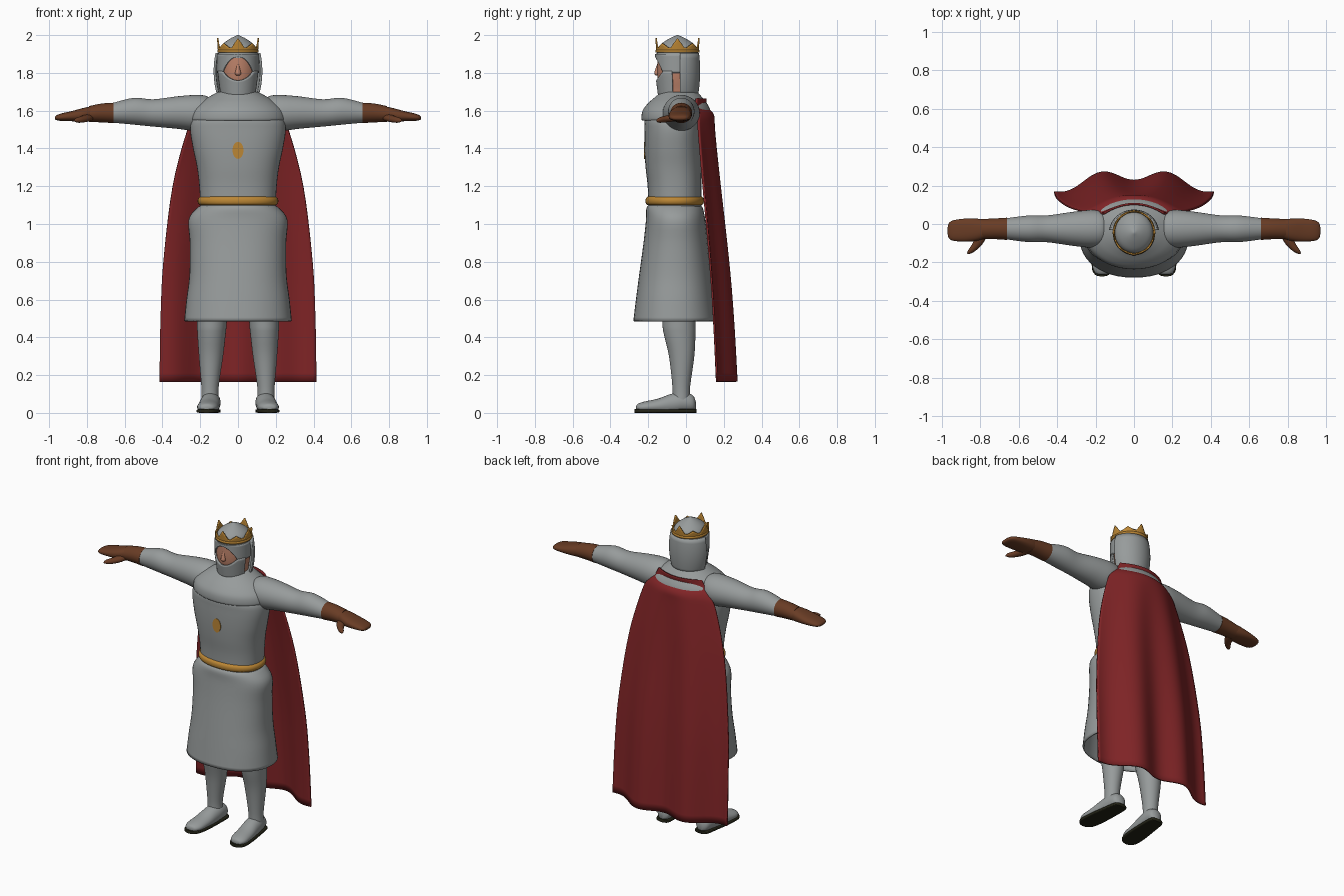
import bpy, bmesh, math

default = bpy.data.objects.get("Cube")
if default:
    bpy.data.objects.remove(default, do_unlink=True)


def material(name, colour):
    mat = bpy.data.materials.new(name)
    mat.use_nodes = True
    mat.diffuse_color = (*colour, 1)
    mat.node_tree.nodes["Principled BSDF"].inputs["Base Color"].default_value = (*colour, 1)
    return mat


MAIL = material("mail grey", (0.31, 0.33, 0.33))
RED = material("cape red", (0.22, 0.018, 0.02))
GOLD = material("gold", (0.5, 0.24, 0.035))
BROWN = material("leather brown", (0.14, 0.045, 0.018))
SKIN = material("skin", (0.5, 0.22, 0.14))
DARK = material("dark sole", (0.017, 0.017, 0.008))


def finish(name, mat, bm, thick=0):
    mesh = bpy.data.meshes.new(name)
    bm.to_mesh(mesh)
    bm.free()
    mesh.materials.append(mat)
    obj = bpy.data.objects.new(name, mesh)
    bpy.context.collection.objects.link(obj)
    if thick:
        mod = obj.modifiers.new("thickness", "SOLIDIFY")
        mod.thickness, mod.offset = thick, 0
    bpy.ops.object.select_all(action="DESELECT")
    obj.select_set(True)
    bpy.context.view_layer.objects.active = obj
    bpy.ops.object.shade_smooth_by_angle(angle=math.radians(45))
    return obj


def resample(rows, steps=4):
    """Smooth curve through rows of numbers."""
    out = []
    for i in range(len(rows) - 1):
        a, b, c, d = (rows[min(max(i + k, 0), len(rows) - 1)] for k in (-1, 0, 1, 2))
        for s in range(steps):
            t = s / steps
            out.append([q + t * (r - p + t * (2 * p - 5 * q + 4 * r - w + t * (3 * (q - r) + w - p))) / 2
                        for p, q, r, w in zip(a, b, c, d)])
    return out + [list(rows[-1])]


def loft(name, mat, rings, axis="z", side=1, power=2, n=36, floor=None, caps=True, thick=0):
    """Rings of (position, centre a, centre b, radius a, radius b) along an axis."""
    bm = bmesh.new()
    loops = []
    for pos, ca, cb, ra, rb in resample(rings):
        loop = []
        for i in range(n):
            t = math.tau * i / n
            c, s = math.cos(t), math.sin(t)
            a = ca + ra * math.copysign(abs(c) ** (2 / power), c)
            b = cb + rb * math.copysign(abs(s) ** (2 / power), s)
            x, y, z = {"x": (pos, a, b), "y": (a, pos, b), "z": (a, b, pos)}[axis]
            if floor is not None:
                z = max(z, floor)
            loop.append(bm.verts.new((x * side, y, z)))
        loops.append(loop)
    for low, high in zip(loops, loops[1:]):
        for i in range(n):
            j = (i + 1) % n
            bm.faces.new((low[i], low[j], high[j], high[i]))
    if caps:
        bm.faces.new(loops[0])
        bm.faces.new(loops[-1])
    bmesh.ops.recalc_face_normals(bm, faces=bm.faces)
    return finish(name, mat, bm, thick)


def sheet(name, mat, nu, nv, point, thick):
    """Grid of point(u, v), u and v from 0 to 1."""
    bm = bmesh.new()
    g = [[bm.verts.new(point(i / nu, j / nv)) for j in range(nv + 1)] for i in range(nu + 1)]
    for i in range(nu):
        for j in range(nv):
            bm.faces.new((g[i][j], g[i + 1][j], g[i + 1][j + 1], g[i][j + 1]))
    bmesh.ops.remove_doubles(bm, verts=bm.verts, dist=0.0001)
    return finish(name, mat, bm, thick)


def head_panel(name, mat, start, end, low, high, radii, thick, nu=48, nv=8):
    """Curved panel around the head; angles in degrees from the front."""
    def point(u, v):
        deg = start + (end - start) * u
        z = low(deg) + (high(deg) - low(deg)) * v
        rx, ry = radii(z)
        t = math.radians(deg)
        return rx * math.sin(t), -0.045 - ry * math.cos(t), z
    return sheet(name, mat, nu, nv, point, thick)


# Body, skirt and belt
loft("torso", MAIL, [(1.08, 0, -.058, .198, .14), (1.2, 0, -.06, .205, .143), (1.3, 0, -.066, .217, .148),
                     (1.4, 0, -.07, .238, .15), (1.5, 0, -.07, .253, .15), (1.56, 0, -.07, .24, .145),
                     (1.62, 0, -.05, .18, .12)], power=2.3, n=48)
loft("skirt", MAIL, [(1.1, 0, -.06, .18, .13), (1.08, 0, -.06, .215, .145), (1.02, 0, -.055, .257, .152),
                     (.9, 0, -.055, .25, .165), (.73, 0, -.058, .252, .185), (.6, 0, -.06, .268, .2),
                     (.485, 0, -.06, .28, .214)], power=2.2, n=48, caps=False, thick=.01)
loft("belt", GOLD, [(1.1, 0, -.06, .2, .143), (1.108, 0, -.06, .21, .152), (1.122, 0, -.06, .214, .155),
                    (1.136, 0, -.06, .21, .152), (1.145, 0, -.06, .2, .143)], power=2.2, n=48)
loft("shoulder_mantle", MAIL, [(1.55, 0, -.05, .235, .17), (1.552, 0, -.05, .258, .185),
                               (1.6, 0, -.05, .247, .18), (1.64, 0, -.045, .207, .155),
                               (1.67, 0, -.04, .16, .126), (1.7, 0, -.035, .105, .095)], n=48)

# Chest badge, a thin plate with a small crest shape
badge = [(-.223, 0, 1.39, .029, .045), (-.218, 0, 1.39, .029, .045)]
loft("chest_badge", GOLD, badge, axis="y", n=24)

# Head and coif
loft("head", SKIN, [(1.62, 0, -.035, .08, .08), (1.7, 0, -.04, .084, .088), (1.76, 0, -.045, .094, .103),
                    (1.82, 0, -.045, .1, .108), (1.9, 0, -.045, .098, .104)])
loft("nose", SKIN, [(1.785, 0, -.15, .006, .006), (1.795, 0, -.152, .016, .016),
                    (1.82, 0, -.15, .011, .012), (1.85, 0, -.145, .006, .006)], n=16)
loft("coif_dome", MAIL, [(1.88, 0, -.045, .107, .112), (1.92, 0, -.045, .1, .107), (1.95, 0, -.045, .084, .09),
                         (1.98, 0, -.045, .044, .047), (2.0, 0, -.045, .003, .003)])


def brow_edge(deg):
    return 1.885 - 0.085 * min(1, (deg / 50) ** 2)


def chin_edge(deg):
    return 1.76 + 0.05 * min(1, (deg / 50) ** 2)


def near_radii(z):
    k = min(1, (z - 1.68) / 0.12)
    return .09 + .016 * k, .098 + .016 * k


def cowl_radii(z):
    k = 1 - ((z - 1.81) / 0.14) ** 2
    return .102 + .022 * k, .101 + .013 * k


head_panel("coif_brow", MAIL, -102, 102, brow_edge, lambda d: 1.9, near_radii, .008)
head_panel("coif_chin_guard", MAIL, -76, 76, lambda d: 1.68, chin_edge, near_radii, .01)
head_panel("coif_cowl", MAIL, 97, 263, lambda d: 1.68, lambda d: 1.905, cowl_radii, .012)


# Crown with tall and short points
def crown_top(deg):
    tall = abs((deg + 45) % 90 - 45)
    short = abs(deg % 90 - 45)
    return 1.935 + max(0, .05 * (1 - tall / 18), .022 * (1 - short / 18))


head_panel("crown", GOLD, -180, 180, lambda d: 1.908, crown_top,
           lambda z: (.102 + (z - 1.908) * .07, .108 + (z - 1.908) * .07), .008, nu=120, nv=4)
head_panel("crown_rim", GOLD, -180, 180, lambda d: 1.907, lambda d: 1.922,
           lambda z: (.105, .111), .009, nu=64, nv=1)

# Cape: height, half width, middle depth, fold depth, wrap towards the front
CAPE = resample([(.165, .415, .253, .028, .082), (.5, .41, .237, .025, .084), (.8, .395, .217, .02, .086),
                 (1.2, .345, .18, .011, .086), (1.5, .265, .152, .003, .085), (1.58, .215, .142, 0, .075),
                 (1.62, .18, .104, 0, .05), (1.665, .155, .105, 0, .05)], 5)


def cape_point(u, v):
    z, width, depth, fold, wrap = CAPE[round(v * (len(CAPE) - 1))]
    u = 2 * u - 1
    return u * width, depth - fold * math.cos(math.pi * u / .41) - wrap * u * u, z


sheet("cape", RED, 48, len(CAPE) - 1, cape_point, .01)

# Arms, gloves, legs and shoes
for label, side in (("left", 1), ("right", -1)):
    loft(label + "_arm", MAIL, [(.13, -.025, 1.6, .04, .04), (.16, -.025, 1.595, .085, .08),
                                (.22, -.025, 1.588, .098, .095), (.32, -.025, 1.59, .088, .086),
                                (.45, -.025, 1.588, .07, .072), (.55, -.025, 1.597, .069, .071),
                                (.67, -.025, 1.588, .054, .051)], axis="x", side=side)
    loft(label + "_cuff", BROWN, [(.66, -.025, 1.588, .058, .054), (.72, -.025, 1.588, .054, .05),
                                  (.79, -.026, 1.582, .052, .042)], axis="x", side=side)
    loft(label + "_hand", BROWN, [(.77, -.025, 1.584, .048, .04), (.82, -.03, 1.578, .058, .036),
                                  (.88, -.032, 1.571, .06, .027), (.94, -.034, 1.565, .053, .019),
                                  (.964, -.035, 1.562, .038, .011), (.97, -.035, 1.561, .012, .004)],
         axis="x", side=side, power=2.4)
    loft(label + "_thumb", BROWN, [(-.05, .79, 1.565, .032, .021), (-.1, .812, 1.557, .027, .018),
                                   (-.14, .845, 1.55, .02, .014), (-.157, .862, 1.547, .005, .004)],
         axis="y", side=side, n=20)
    loft(label + "_leg", MAIL, [(.07, .148, -.025, .046, .046), (.14, .148, -.025, .046, .047),
                                (.3, .143, -.023, .064, .067), (.42, .14, -.034, .075, .084),
                                (.5, .137, -.038, .079, .088), (.9, .12, -.045, .09, .1)], side=side)
    loft(label + "_shoe", MAIL, [(.052, .14, .04, .015, .02), (.035, .14, .05, .042, .044),
                                 (-.02, .144, .055, .052, .056), (-.08, .149, .045, .054, .055),
                                 (-.15, .156, .035, .056, .04), (-.22, .162, .03, .054, .03),
                                 (-.255, .165, .028, .036, .02), (-.264, .166, .026, .01, .008)],
         axis="y", side=side, floor=.016)
    loft(label + "_sole", DARK, [(.056, .14, .01, .018, .01), (.04, .14, .01, .045, .01),
                                 (-.04, .146, .01, .054, .01), (-.15, .156, .01, .06, .01),
                                 (-.23, .163, .01, .056, .01), (-.264, .166, .01, .036, .01),
                                 (-.272, .167, .01, .012, .01)],
         axis="y", side=side, power=5)
